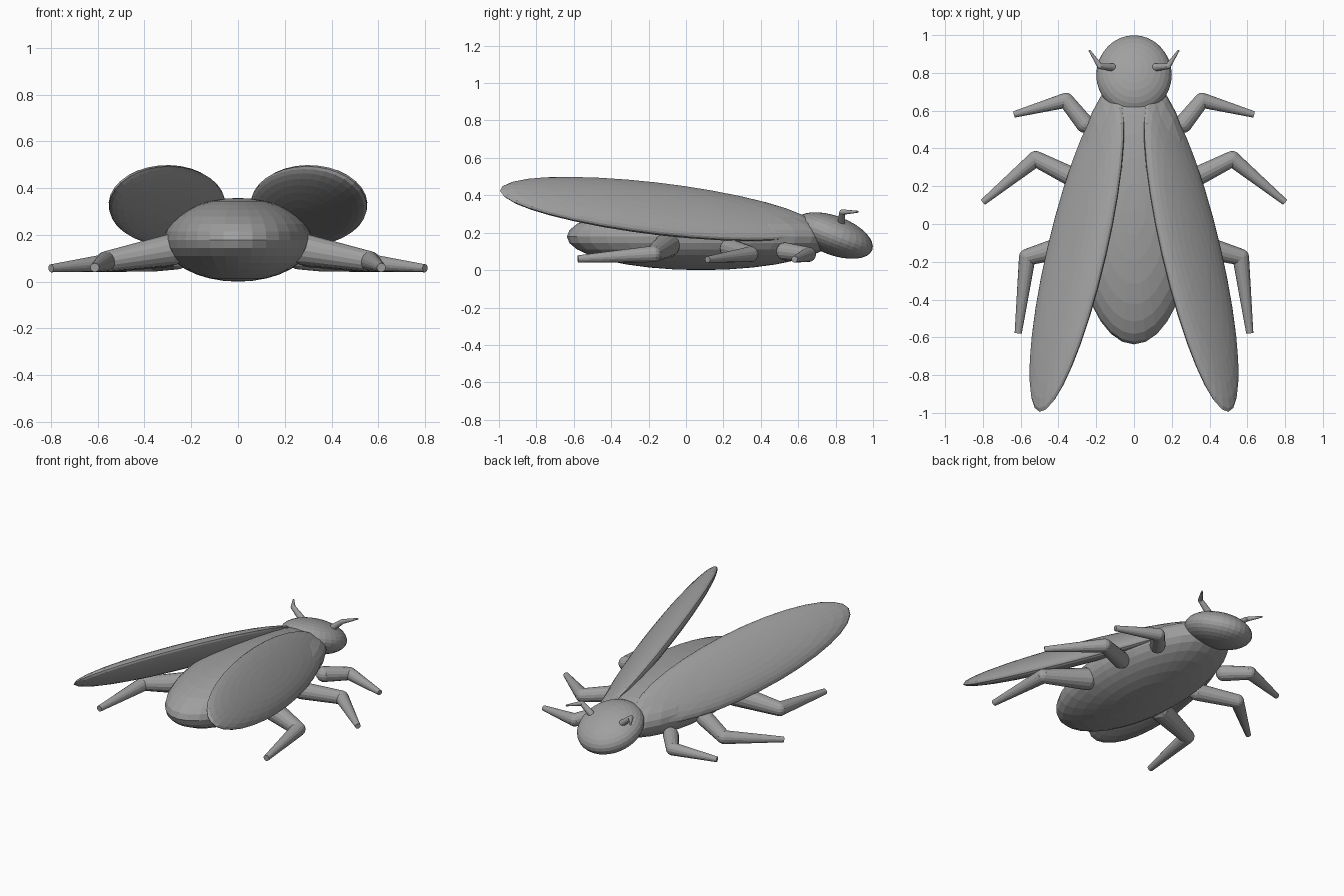
import bpy, bmesh
from mathutils import Matrix, Vector

cube = bpy.data.objects.get("Cube")
if cube:
    bpy.data.objects.remove(cube, do_unlink=True)

grey = bpy.data.materials.new("mid_grey")
grey.use_nodes = True
tone = (0.35, 0.35, 0.35, 1)
grey.diffuse_color = tone
grey.node_tree.nodes["Principled BSDF"].inputs["Base Color"].default_value = tone


def finish(bm, name):
    bmesh.ops.recalc_face_normals(bm, faces=bm.faces)
    mesh = bpy.data.meshes.new(name)
    bm.to_mesh(mesh)
    bm.free()
    mesh.materials.append(grey)
    obj = bpy.data.objects.new(name, mesh)
    bpy.context.collection.objects.link(obj)
    return obj


def ellipsoid(name, centre, radii, turn=Matrix.Identity(4)):
    bm = bmesh.new()
    bmesh.ops.create_uvsphere(
        bm, u_segments=32, v_segments=16, radius=1,
        matrix=Matrix.Translation(centre) @ turn @ Matrix.Diagonal((*radii, 1)))
    return finish(bm, name)


def limb(name, points, radii, side):
    """Jointed limb: tapered segments with round joints, mirrored by side."""
    bm = bmesh.new()
    pts = [Vector((x * side, y, z)) for x, y, z in points]
    for a, b, ra, rb in zip(pts, pts[1:], radii, radii[1:]):
        turn = (b - a).to_track_quat('Z', 'Y').to_matrix().to_4x4()
        bmesh.ops.create_cone(
            bm, cap_ends=True, segments=16, radius1=ra, radius2=rb,
            depth=(b - a).length, matrix=Matrix.Translation((a + b) / 2) @ turn)
    for p, r in zip(pts[:-1], radii):
        bmesh.ops.create_uvsphere(bm, u_segments=16, v_segments=8, radius=r,
                                  matrix=Matrix.Translation(p))
    return finish(bm, name)


# Body and downward tilted head
ellipsoid("body", (0, 0.08, 0.179), (0.317, 0.717, 0.179))
ellipsoid("head", (0, 0.79, 0.185), (0.2, 0.22, 0.104),
          Matrix.Rotation(-0.36, 4, 'X'))

# Attachment, knee and foot of each leg, with the radius at each point
legs = {
    "front": ([(0.26, 0.53, 0.10), (0.36, 0.655, 0.083), (0.635, 0.58, 0.058)],
              (0.048, 0.04, 0.017)),
    "middle": ([(0.30, 0.235, 0.115), (0.52, 0.345, 0.085), (0.80, 0.115, 0.057)],
               (0.053, 0.042, 0.017)),
    "rear": ([(0.29, -0.10, 0.135), (0.565, -0.175, 0.086), (0.613, -0.578, 0.06)],
             (0.068, 0.044, 0.019)),
}
antenna = [(0.115, 0.83, 0.255), (0.18, 0.835, 0.31), (0.237, 0.92, 0.312)]

for side, label in ((1, "left"), (-1, "right")):
    # Lens-shaped wing, spread backwards and drooping outwards
    length = Vector((-0.2246 * side, 0.968, -0.1104)).normalized()
    width = Vector((0.74 * side, 0.0965, -0.66))
    width = (width - length * width.dot(length)).normalized()
    normal = width.cross(length)
    turn = Matrix((width, length, normal)).transposed().to_4x4()
    ellipsoid(label + "_wing", (0.303 * side, -0.148, 0.327),
              (0.204, 0.874, 0.06), turn)

    for place, (points, radii) in legs.items():
        limb(f"{label}_{place}_leg", points, radii, side)
    limb(label + "_antenna", antenna, (0.021, 0.015, 0.005), side)
